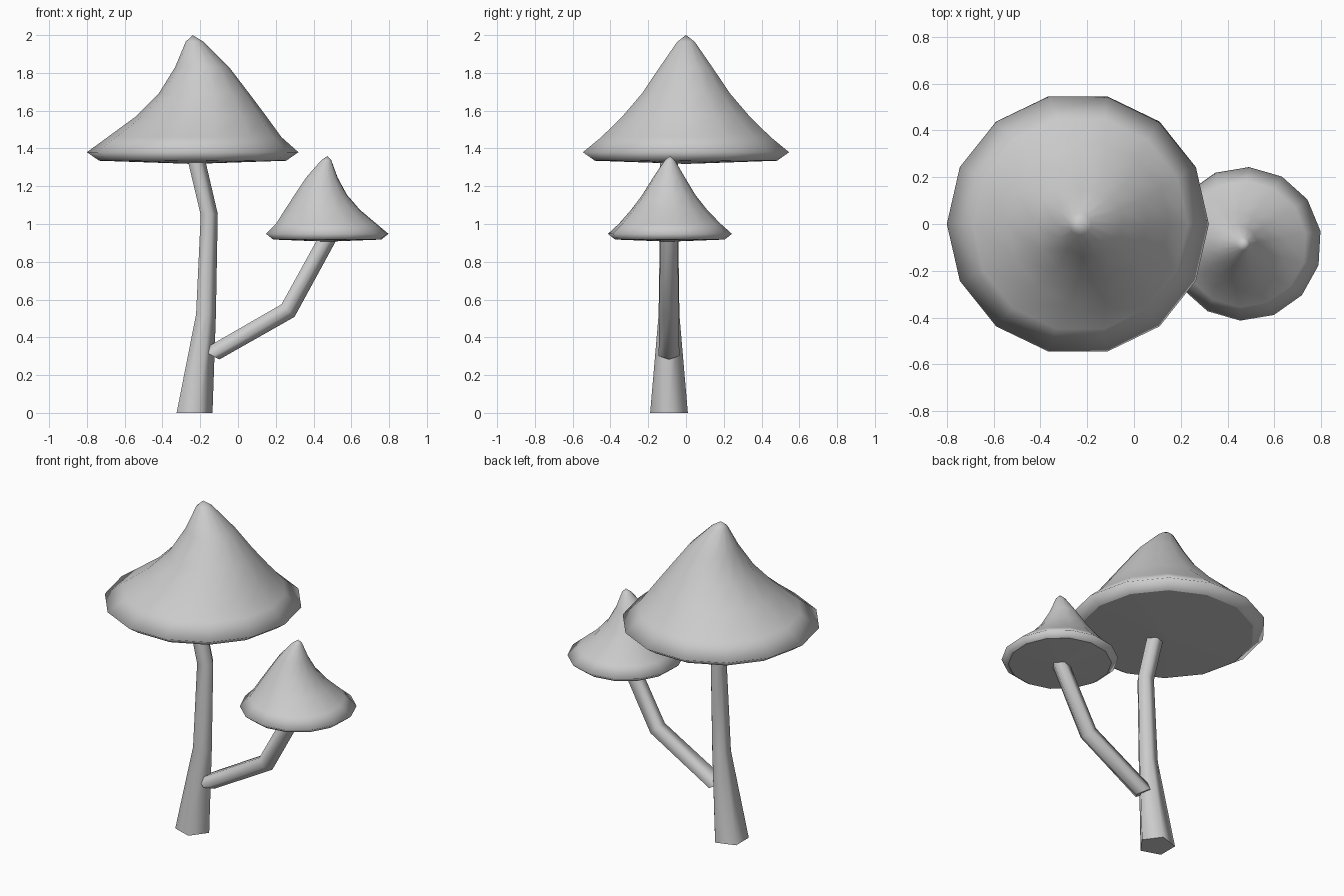
import bpy, bmesh
from math import sin, cos, pi, radians
from mathutils import Vector, Matrix

if "Cube" in bpy.data.objects:
    bpy.data.objects.remove(bpy.data.objects["Cube"])


def loft(name, rings, start_tip=None, end_tip=None, flat_start=True, flat_end=True):
    """Skin a list of equal-sided rings; close each end with a fan or one face."""
    bm = bmesh.new()
    loops = [[bm.verts.new(p) for p in ring] for ring in rings]
    n = len(loops[0])
    for a, b in zip(loops, loops[1:]):
        for i in range(n):
            j = (i + 1) % n
            bm.faces.new((a[i], a[j], b[j], b[i])).smooth = True
    for loop, tip, flat in ((loops[0], start_tip, flat_start), (loops[-1], end_tip, flat_end)):
        if tip is None:
            bm.faces.new(loop).smooth = not flat
        else:
            t = bm.verts.new(tip)
            for i in range(n):
                bm.faces.new((loop[i], loop[(i + 1) % n], t)).smooth = not flat
    bmesh.ops.recalc_face_normals(bm, faces=bm.faces[:])
    mesh = bpy.data.meshes.new(name)
    bm.to_mesh(mesh)
    bm.free()
    obj = bpy.data.objects.new(name, mesh)
    bpy.context.collection.objects.link(obj)
    return obj


def stem(name, path, y=-0.09, sides=5):
    """Five-sided bent tube; path holds (x, z, radius, tilt in degrees)."""
    rings = []
    for x, z, r, tilt in path:
        t = radians(tilt)
        u, v = Vector((cos(t), 0, -sin(t))), Vector((0, 1, 0))
        rings.append([Vector((x, y, z)) + r * (cos(a) * u + sin(a) * v)
                      for a in (2 * pi * i / sides for i in range(sides))])
    return loft(name, rings)


# Cap rings: (x offset, height below tip, radius), from the rim underside up
CAP = [(0, -0.665, 0.495), (0, -0.62, 0.56), (0.01, -0.54, 0.46), (0.045, -0.43, 0.345),
       (0.06, -0.31, 0.24), (0.05, -0.17, 0.143), (0.01, -0.035, 0.047)]


def cap(name, tip, turn, scale, height, sides=14):
    """Lopsided pointed cap with a flat-shaded underside."""
    m = (Matrix.Translation(tip) @ Matrix.Rotation(radians(turn), 4, 'Z')
         @ Matrix.Diagonal((scale, scale, height, 1)))
    rings = [[m @ Vector((dx + r * cos(a), r * sin(a), z))
              for a in (2 * pi * i / sides for i in range(sides))] for dx, z, r in CAP]
    return loft(name, rings, m @ Vector((0, 0, -0.682)), m @ Vector((0, 0, 0)), flat_end=False)


# Main mushroom
stem("main_stem", [(-0.24, 0, 0.105, 0), (-0.175, 0.52, 0.058, 4),
                   (-0.157, 1.05, 0.05, -5), (-0.23, 1.36, 0.05, -12)])
cap("main_cap", (-0.24, 0, 2.0), 0, 1, 1)

# Branching small mushroom
stem("branch_stem", [(-0.15, 0.31, 0.058, 28), (0.261, 0.545, 0.053, 44),
                     (0.475, 0.935, 0.05, 28)])
cap("branch_cap", (0.473, -0.085, 1.36), 189.6, 0.587, 0.665)
